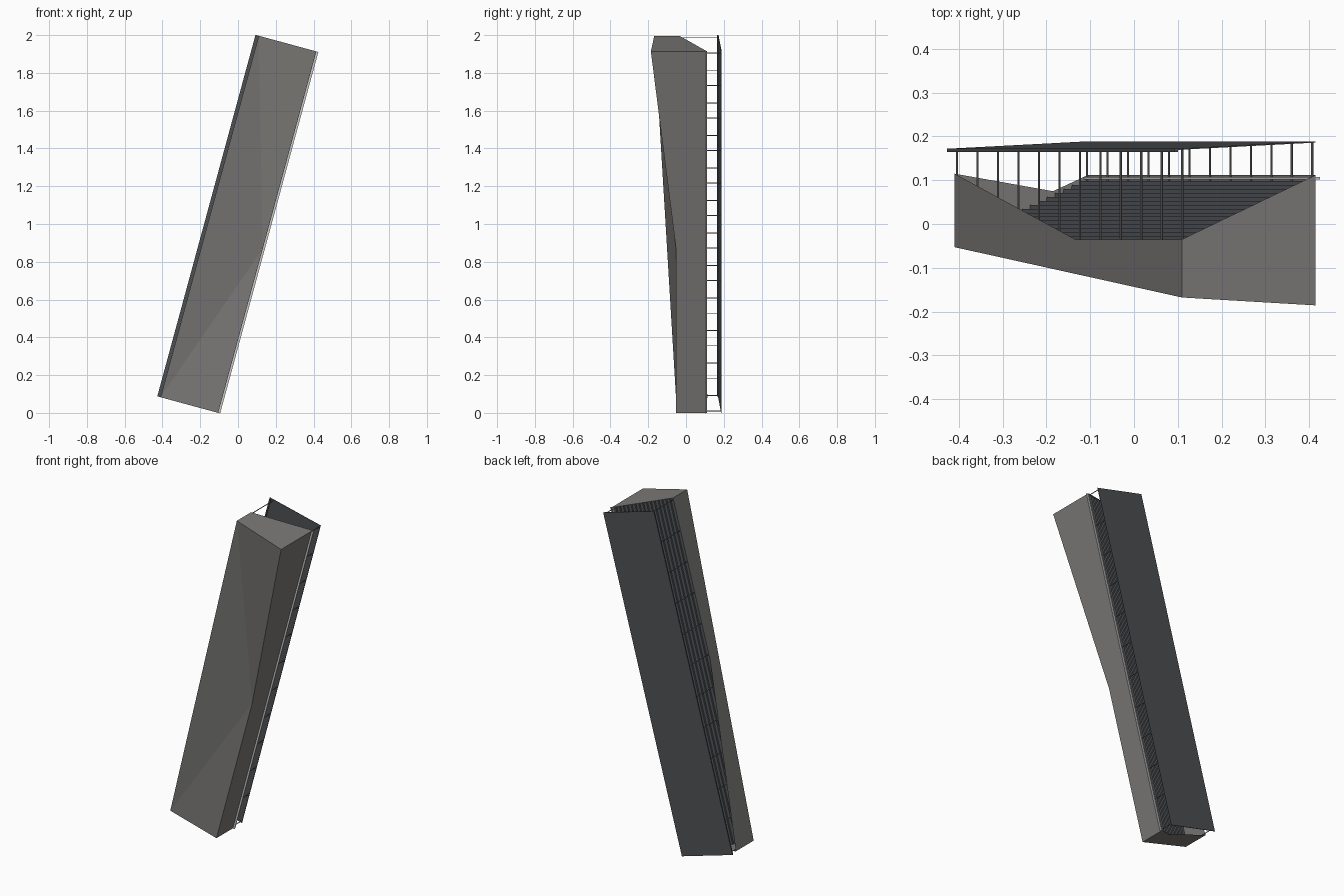
import bpy, bmesh, math
from mathutils import Vector

if "Cube" in bpy.data.objects:
    bpy.data.objects.remove(bpy.data.objects["Cube"])

A = math.radians(15.2)
S, C = math.sin(A), math.cos(A)
L, W = 1.983, 0.316          # stand length and width
X0, Z0 = -0.41, W * S        # front corner of the low end


def P(u, v, y):
    """u along the stand, v from front to rear, y the stand's own height."""
    return Vector((X0 + u * S + v * C, y, Z0 + u * C - v * S))


def material(name, rgb):
    m = bpy.data.materials.new(name)
    m.diffuse_color = (*rgb, 1)
    m.use_nodes = True
    m.node_tree.nodes["Principled BSDF"].inputs["Base Color"].default_value = m.diffuse_color
    return m


concrete = material("concrete", (0.20, 0.195, 0.185))
dark = material("dark_metal", (0.075, 0.08, 0.085))
seat_grey = material("seat_grey", (0.09, 0.095, 0.105))
steel = material("steel", (0.20, 0.20, 0.20))
pale = material("pale_concrete", (0.6, 0.6, 0.6))


def build(name, bm, mat):
    bmesh.ops.remove_doubles(bm, verts=bm.verts, dist=1e-5)
    bmesh.ops.recalc_face_normals(bm, faces=bm.faces)
    me = bpy.data.meshes.new(name)
    bm.to_mesh(me)
    bm.free()
    me.materials.append(mat)
    ob = bpy.data.objects.new(name, me)
    bpy.context.collection.objects.link(ob)
    return ob


def face(bm, *pts):
    bm.faces.new([bm.verts.new(P(*p)) for p in pts])


def extrude_profile(name, profile, u0, u1, mat, closed=True):
    """Sweep a (v, y) profile along the stand."""
    bm = bmesh.new()
    n = len(profile)
    for i in range(n if closed else n - 1):
        a, b = profile[i], profile[(i + 1) % n]
        face(bm, (u0, *a), (u1, *a), (u1, *b), (u0, *b))
    if closed:
        for u in (u0, u1):
            face(bm, *[(u, *p) for p in profile])
    return build(name, bm, mat)


# Concrete foundation walls and underside
bm = bmesh.new()
front_low, front_high = (0, 0, -0.053), (L, 0, -0.168)
rear_low, rear_mid, rear_high = (0, W, -0.053), (0.9, W, -0.053), (L, W, -0.186)
corner, ramp_end, front_top = (0, 0, 0.115), (0.53 * L, 0, -0.035), (L, 0, -0.035)
rear_top_low, rear_top_high, notch = (0, W, 0.112), (L, W, 0.112), (0, 0.233, 0.075)
face(bm, front_low, front_high, front_top, ramp_end, corner)
face(bm, rear_low, rear_mid, rear_high, rear_top_high, rear_top_low)
face(bm, front_high, rear_high, rear_top_high, front_top)
face(bm, front_low, rear_low, rear_top_low, notch, corner)
face(bm, front_low, rear_low, rear_mid)
face(bm, front_low, rear_mid, front_high)
face(bm, front_high, rear_mid, rear_high)
build("foundation_walls", bm, concrete)

# Stepped seating rows
N = 16
steps = [(0.001, -0.042)]
for i in range(N):
    y = -0.038 + i * 0.0091
    steps += [(0.001 + i * W / N, y), ((i + 1) * W / N, y)]
extrude_profile("seating_steps", steps, 0.001, L - 0.001, seat_grey, closed=False)

# Rear walkway lip
extrude_profile("rear_lip", [(W - 0.01, 0.102), (W + 0.011, 0.102),
                             (W + 0.011, 0.107), (W - 0.01, 0.107)], 0, L, pale)

# Sloping roof and its front fascia
extrude_profile("roof", [(-0.018, 0.169), (W, 0.186), (W, 0.189), (-0.018, 0.172)],
                0, L, dark)
extrude_profile("roof_fascia", [(-0.018, 0.165), (-0.010, 0.165),
                                (-0.010, 0.170), (-0.018, 0.170)], 0, L, dark)


# Two rows of roof posts; a few front ones run down over the wall face
def posts(name, v, y0, y1, long_posts=(), count=12, r=0.0025):
    bm = bmesh.new()
    for i in range(count):
        u = 0.01 + (L - 0.02) * i / (count - 1)
        base = -0.05 if i in long_posts else y0
        ring = [(u + r * math.cos(k * math.pi / 4), v + r * math.sin(k * math.pi / 4))
                for k in range(8)]
        for k in range(8):
            a, b = ring[k], ring[(k + 1) % 8]
            face(bm, (*a, base), (*b, base), (*b, y1), (*a, y1))
        for y in (base, y1):
            face(bm, *[(*p, y) for p in ring])
    build(name, bm, steel)


posts("front_posts", 0.003, -0.038, 0.170, long_posts=(0, 2, 7, 9))
posts("rear_posts", W - 0.005, 0.098, 0.187)
